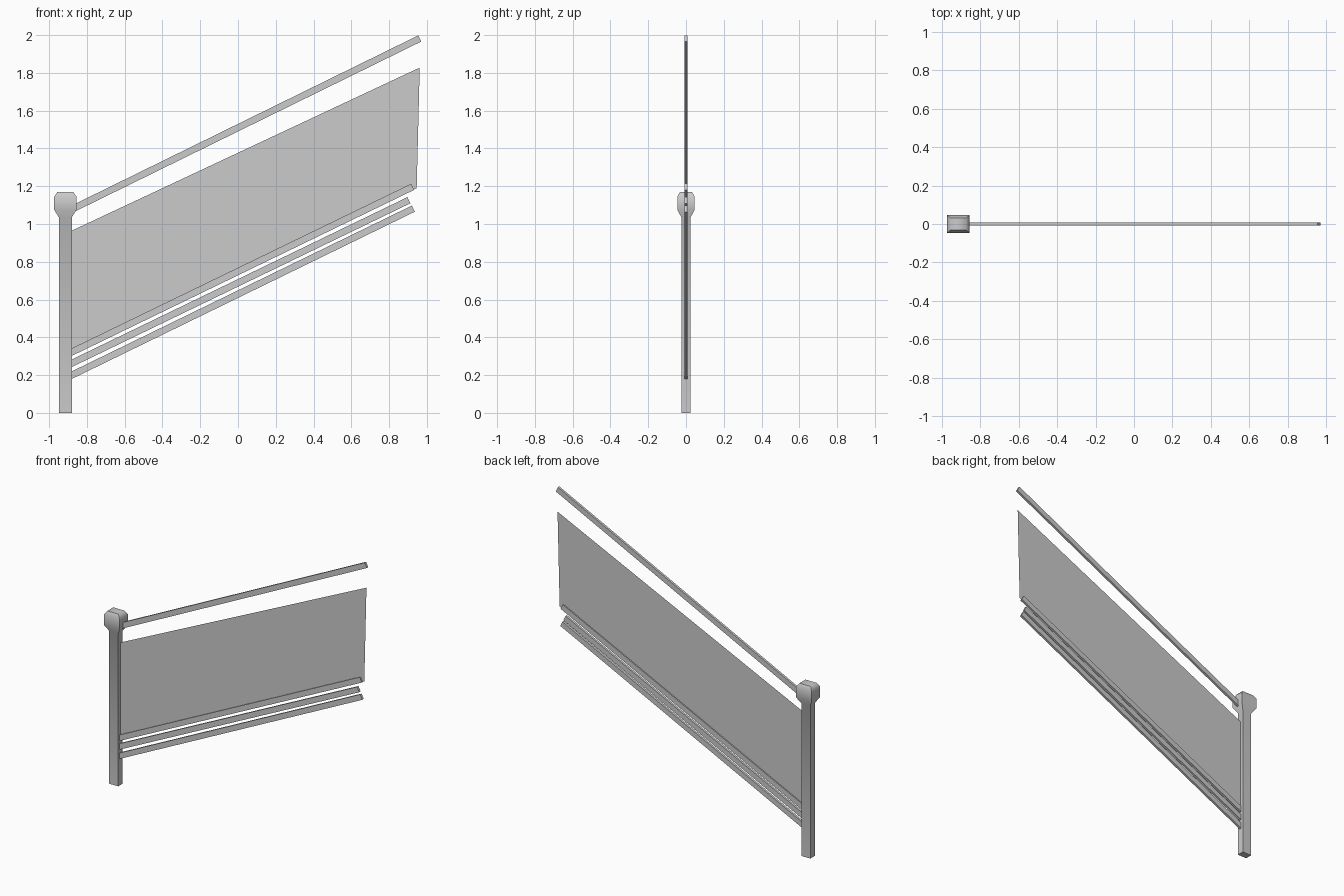
import bpy
from math import radians
from mathutils import Vector

if "Cube" in bpy.data.objects:
    bpy.data.objects.remove(bpy.data.objects["Cube"])


def make(name, verts, faces, smooth=None):
    me = bpy.data.meshes.new(name)
    me.from_pydata(verts, [], faces)
    me.update()
    ob = bpy.data.objects.new(name, me)
    bpy.context.collection.objects.link(ob)
    if smooth:
        bpy.ops.object.select_all(action='DESELECT')
        ob.select_set(True)
        bpy.context.view_layer.objects.active = ob
        bpy.ops.object.shade_smooth_by_angle(angle=radians(smooth))
    return ob


def loft(name, rings, smooth=None):
    """Join four-cornered rings into a closed solid."""
    verts = [v for r in rings for v in r]
    faces = [(3, 2, 1, 0)]
    for i in range(len(rings) - 1):
        for j in range(4):
            k = (j + 1) % 4
            faces.append((4*i + j, 4*i + k, 4*i + 4 + k, 4*i + 4 + j))
    n = 4 * (len(rings) - 1)
    faces.append((n, n + 1, n + 2, n + 3))
    return make(name, verts, faces, smooth)


def rail(name, x0, z0, x1, z1, height=0.036, depth=0.016):
    """Sloping flat bar with square-cut ends."""
    a, b = Vector((x0, 0, z0)), Vector((x1, 0, z1))
    d = (b - a).normalized()
    up = Vector((-d.z, 0, d.x)) * height / 2
    side = Vector((0, depth / 2, 0))
    loft(name, [[p - side - up, p + side - up, p + side + up, p - side + up]
                for p in (a, b)], 60)


# Newel post with flared, chamfered cap: (half width, half depth, z)
PX = -0.914
profile = [(0.034, 0.024, 0), (0.034, 0.024, 1.035), (0.059, 0.046, 1.075),
           (0.059, 0.046, 1.145), (0.042, 0.032, 1.17)]
loft("newel_post", [[(PX - w, -d, z), (PX + w, -d, z), (PX + w, d, z), (PX - w, d, z)]
                    for w, d, z in profile], 60)

# Handrail and three lower rails
rail("handrail", -0.90, 1.068, 0.962, 1.982)
rail("lower_rail_top", -0.90, 0.312, 0.925, 1.197)
rail("lower_rail_middle", -0.90, 0.253, 0.905, 1.126)
rail("lower_rail_bottom", -0.90, 0.19, 0.928, 1.081)

# Thin glass infill panel
make("infill_panel", [(-0.89, 0, 0.325), (0.946, 0, 1.19), (0.962, 0, 1.828), (-0.89, 0, 0.96)],
     [(0, 1, 2, 3)])
